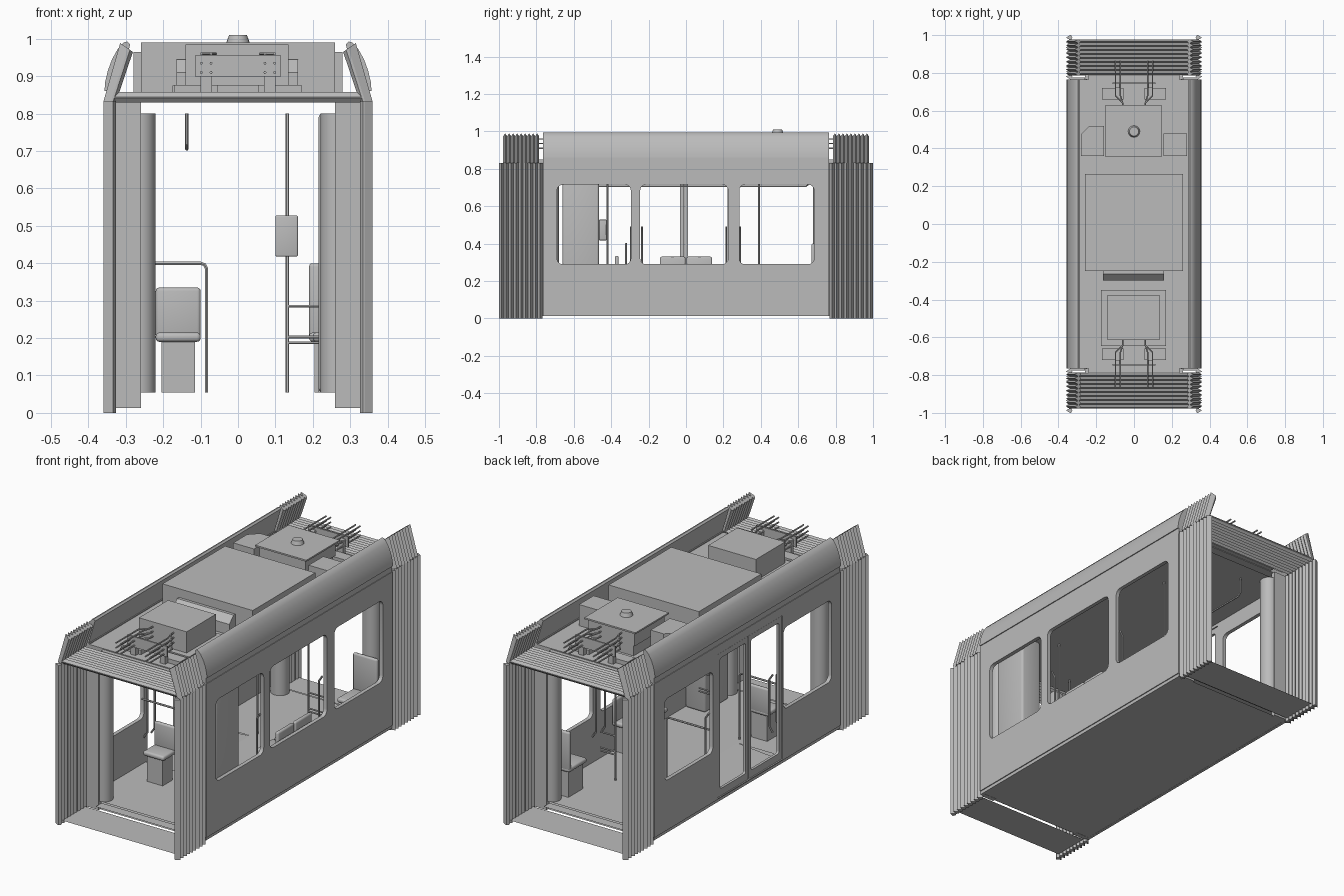
import bpy, bmesh, math
from mathutils import Matrix, Vector

if "Cube" in bpy.data.objects:
    bpy.data.objects.remove(bpy.data.objects["Cube"])

grey = bpy.data.materials.new("plain grey")
grey.use_nodes = True
COLOUR = (0.5, 0.5, 0.5, 1)
grey.diffuse_color = COLOUR
grey.node_tree.nodes["Principled BSDF"].inputs["Base Color"].default_value = COLOUR


def add(name, mesh, smooth=False):
    ob = bpy.data.objects.new(name, mesh)
    bpy.context.scene.collection.objects.link(ob)
    mesh.materials.clear()
    mesh.materials.append(grey)
    if smooth:
        bpy.ops.object.select_all(action="DESELECT")
        bpy.context.view_layer.objects.active = ob
        ob.select_set(True)
        bpy.ops.object.shade_smooth_by_angle(angle=math.radians(35))
    return ob


def finish(name, bm, smooth=False):
    bmesh.ops.recalc_face_normals(bm, faces=bm.faces)
    mesh = bpy.data.meshes.new(name)
    bm.to_mesh(mesh)
    bm.free()
    return add(name, mesh, smooth)


def box(name, x0, x1, y0, y1, z0, z1, bevel=0):
    bm = bmesh.new()
    size = Matrix.Diagonal((x1 - x0, y1 - y0, z1 - z0, 1))
    mid = Matrix.Translation(((x0 + x1) / 2, (y0 + y1) / 2, (z0 + z1) / 2))
    bmesh.ops.create_cube(bm, size=1, matrix=mid @ size)
    if bevel:
        bmesh.ops.bevel(bm, geom=bm.edges[:], offset=bevel, segments=3, affect="EDGES", profile=0.5)
    return finish(name, bm, bool(bevel))


def sheet(name, *points):
    bm = bmesh.new()
    bm.faces.new([bm.verts.new(p) for p in points])
    return finish(name, bm)


def flat(name, x0, x1, y0, y1, z):
    return sheet(name, (x0, y0, z), (x1, y0, z), (x1, y1, z), (x0, y1, z))


def loft(name, first, last, smooth=False):
    """Solid between two matching closed loops."""
    bm = bmesh.new()
    a = [bm.verts.new(p) for p in first]
    b = [bm.verts.new(p) for p in last]
    bm.faces.new(a)
    bm.faces.new(b)
    for i in range(len(a)):
        j = (i + 1) % len(a)
        bm.faces.new((a[i], a[j], b[j], b[i]))
    return finish(name, bm, smooth)


def cylinder(name, x, y, z0, z1, r0, r1=None, sides=24):
    bm = bmesh.new()
    bmesh.ops.create_cone(bm, cap_ends=True, segments=sides, radius1=r0, radius2=r1 or r0,
                          depth=z1 - z0, matrix=Matrix.Translation((x, y, (z0 + z1) / 2)))
    return finish(name, bm, True)


def curve_mesh(name, splines, matrix=None, smooth=False, cyclic=False, **settings):
    cu = bpy.data.curves.new(name, "CURVE")
    for key, value in settings.items():
        setattr(cu, key, value)
    for pts in splines:
        sp = cu.splines.new("POLY")
        sp.points.add(len(pts) - 1)
        for p, co in zip(sp.points, pts):
            p.co = (*co, 1)
        sp.use_cyclic_u = cyclic
    tmp = bpy.data.objects.new(name + " helper", cu)
    bpy.context.scene.collection.objects.link(tmp)
    mesh = bpy.data.meshes.new_from_object(tmp.evaluated_get(bpy.context.evaluated_depsgraph_get()))
    bpy.data.objects.remove(tmp)
    if matrix:
        mesh.transform(matrix)
    return add(name, mesh, smooth)


def tube(name, *points, r=0.005):
    return curve_mesh(name, [points], smooth=True, dimensions="3D", bevel_depth=r,
                      bevel_resolution=1, use_fill_caps=True)


def rounded(y0, y1, z0, z1, r):
    pts = []
    for k, (y, z) in enumerate([(y1 - r, z1 - r), (y0 + r, z1 - r), (y0 + r, z0 + r), (y1 - r, z0 + r)]):
        for i in range(5):
            a = math.radians(90 * k + 22.5 * i)
            pts.append((y + r * math.cos(a), z + r * math.sin(a), 0))
    return pts


def panel(name, x, half, loops):
    """Upright plate facing x, the first loop outside and the rest cut out."""
    m = Matrix(((0, 0, 1, x), (1, 0, 0, 0), (0, 1, 0, 0), (0, 0, 0, 1)))
    return curve_mesh(name, loops, m, cyclic=True, dimensions="2D", fill_mode="BOTH", extrude=half)


# Side walls with windows, doors in the right wall
outline = rounded(-0.765, 0.765, 0.03, 0.83, 0.001)
end_windows = [rounded(-0.69, -0.295, 0.29, 0.715, 0.03), rounded(0.285, 0.685, 0.29, 0.715, 0.03)]
panel("left_wall", 0.345, 0.01, [outline, rounded(-0.245, 0.225, 0.29, 0.715, 0.03)] + end_windows)
panel("right_wall", -0.345, 0.01, [outline, rounded(-0.285, 0.245, 0.035, 0.785, 0.004)] + end_windows)
for name, y0, y1 in (("front_door", -0.282, -0.012), ("rear_door", -0.008, 0.242)):
    panel(name, -0.345, 0.007, [rounded(y0, y1, 0.038, 0.782, 0.004),
                                rounded(y0 + 0.02, y1 - 0.02, 0.075, 0.755, 0.012)])

# Skirts, roof fairings and gutters on both sides
for s, side in ((1, "left"), (-1, "right")):
    box(side + "_skirt", *sorted((s * 0.335, s * 0.35)), -0.765, 0.765, 0.013, 0.03)
    box(side + "_gutter", *sorted((s * 0.32, s * 0.352)), -0.765, 0.765, 0.83, 0.86)
    arc = [(0.357, 0.86), (0.355, 0.885), (0.348, 0.915), (0.337, 0.945), (0.322, 0.972), (0.306, 0.99),
           (0.296, 0.993), (0.288, 0.985), (0.325, 0.86)]
    loft(side + "_fairing", [(s * x, -0.765, z) for x, z in arc], [(s * x, 0.765, z) for x, z in arc], True)

# Floor, door ramp, ceiling, roof
flat("underside", -0.35, 0.35, -0.765, 0.765, 0.014)
flat("floor", -0.10, 0.335, -0.765, 0.765, 0.055)
flat("floor_front_right", -0.335, -0.10, -0.765, -0.28, 0.055)
flat("floor_rear_right", -0.335, -0.10, 0.24, 0.765, 0.055)
sheet("door_ramp", (-0.335, -0.28, 0.036), (-0.10, -0.28, 0.055), (-0.10, 0.24, 0.055), (-0.335, 0.24, 0.036))
flat("ceiling", -0.335, 0.335, -0.765, 0.765, 0.80)
box("roof", -0.325, 0.325, -0.765, 0.765, 0.832, 0.855)


# Folded gangways at both ends
def folds(y0, y1, low, high, count=9):
    n = count * 2
    return [(y0 + (y1 - y0) * i / n, high if i % 2 else low) for i in range(n + 1)]


for e, end in ((1, "rear"), (-1, "front")):
    flat(end + "_gangway_floor", -0.33, 0.33, *sorted((e * 0.785, e * 0.975)), 0.016)
    flat(end + "_threshold", -0.26, 0.26, *sorted((e * 0.75, e * 0.80)), 0.04)
    ridge = folds(0.79, 0.978, 0.845, 0.858) + folds(0.79, 0.978, 0.842, 0.830)[::-1]
    loft(end + "_gangway_top", [(-0.335, e * y, z) for y, z in ridge], [(0.335, e * y, z) for y, z in ridge])
    for s, side in ((1, "left"), (-1, "right")):
        tag = end + "_" + side
        leg = folds(0.767, 1.0, 0.338, 0.36) + folds(0.767, 1.0, 0.334, 0.326)[::-1]
        loft(tag + "_gangway_side", [(s * x, e * y, 0) for y, x in leg], [(s * x, e * y, 0.832) for y, x in leg])
        lean = folds(0.785, 0.978, 0.340, 0.36) + folds(0.785, 0.978, 0.334, 0.326)[::-1]
        loft(tag + "_gangway_shoulder", [(s * x, e * y, 0.832) for y, x in lean],
             [(s * (x - 0.045), e * y, 0.965 + (x - 0.326) * 0.7) for y, x in lean])
        box(tag + "_end_wall", *sorted((s * 0.26, s * 0.34)), *sorted((e * 0.75, e * 0.775)), 0.013, 0.832)
        cylinder(tag + "_corner_column", s * 0.265, e * 0.725, 0.055, 0.80, 0.045)

# Roof equipment
box("main_roof_unit", -0.26, 0.26, -0.25, 0.265, 0.855, 0.99)
vent = [(-0.25, 0.855), (-0.30, 0.855), (-0.30, 0.91), (-0.265, 0.945), (-0.25, 0.945)]
loft("sloped_vent", [(-0.165, y, z) for y, z in vent], [(0.16, y, z) for y, z in vent])
box("front_unit_base", -0.175, 0.17, -0.645, -0.35, 0.855, 0.875)
box("front_unit", -0.14, 0.135, -0.615, -0.375, 0.875, 0.985)
box("rear_unit", -0.125, 0.12, 0.38, 0.61, 0.855, 0.975)
box("rear_unit_lid", -0.15, 0.145, 0.355, 0.63, 0.982, 0.99)
box("rear_unit_neck", -0.135, 0.13, 0.37, 0.615, 0.91, 0.982)
cylinder("antenna", 0, 0.49, 0.99, 1.01, 0.031, 0.024)
side_box = [(-0.28, 0.36), (-0.16, 0.36), (-0.16, 0.52), (-0.235, 0.52), (-0.28, 0.475)]
loft("right_side_box", [(x, y, 0.855) for x, y in side_box], [(x, y, 0.965) for x, y in side_box])
box("left_side_box", 0.155, 0.28, 0.36, 0.48, 0.855, 0.965)

# Cables and their brackets at both roof ends
for e, end in ((1, "rear"), (-1, "front")):
    box(end + "_cable_bar", -0.115, 0.115, *sorted((e * 0.742, e * 0.75)), 0.90, 0.955)
    box(end + "_roof_step", -0.24, 0.24, *sorted((e * 0.765, e * 0.79)), 0.835, 0.85)
    for s, side in ((1, "left"), (-1, "right")):
        tag = end + "_" + side
        box(tag + "_cable_pad", *sorted((s * 0.055, s * 0.17)), *sorted((e * 0.66, e * 0.72)), 0.855, 0.877)
        box(tag + "_cable_post", *sorted((s * 0.07, s * 0.10)), *sorted((e * 0.72, e * 0.742)), 0.855, 0.94)
        for x in (0.072, 0.098):
            for z in (0.91, 0.935, 0.96):
                tube(tag + "_cable", (s * 0.06, e * 0.61, z), (s * 0.06, e * 0.64, z), (s * x, e * 0.68, z),
                     (s * x, e * 0.865, z), r=0.004)


# Seats
def seat(name, x0, x1, y0, y1, back, top):
    box(name + "_base", x0 + 0.015, x1 - 0.015, y0 + 0.015, y1 - 0.015, 0.055, 0.19)
    box(name + "_cushion", x0, x1, y0, y1, 0.19, 0.215, 0.01)
    b = {"x+": (x1 - 0.02, x1, y0, y1), "x-": (x0, x0 + 0.02, y0, y1), "y+": (x0, x1, y1 - 0.02, y1),
         "y-": (x0, x1, y0, y0 + 0.02)}[back]
    box(name + "_back", *b, 0.2, top, 0.009)


for i, y in enumerate((-0.14, 0.003)):
    seat("side_seat_%d" % i, 0.20, 0.33, y, y + 0.137, "x+", 0.33)
seat("rear_left_seat", 0.19, 0.33, 0.54, 0.69, "y+", 0.40)
seat("front_right_seat", -0.22, -0.10, -0.47, -0.36, "y+", 0.335)
box("cabinet", 0.215, 0.333, -0.66, -0.465, 0.055, 0.80, 0.012)

# Poles, rails, grips and the ticket machine
for y in (-0.42, 0.39):
    tube("left_pole", (0.132, y, 0.055), (0.132, y, 0.80))
    for z in (0.187, 0.203, 0.285):
        tube("left_pole_arm", (0.132, y, z), (0.22, y, z), r=0.004)
box("ticket_machine", 0.10, 0.16, -0.465, -0.425, 0.418, 0.528, 0.004)
for y in (-0.32, 0.28):
    tube("door_rail", (-0.33, y, 0.40), (-0.10, y, 0.40), (-0.089, y, 0.396), (-0.084, y, 0.385), (-0.084, y, 0.055))
tube("ceiling_rail", *[(-0.137, y, z) for y, z in
     ((-0.66, 0.80), (-0.66, 0.72), (-0.64, 0.706), (0.64, 0.706), (0.66, 0.72), (0.66, 0.80))])
for s in (1, -1):
    for y in (-0.295, -0.235, 0.215, 0.29):
        tube("wall_grip", (s * 0.335, y, 0.19), (s * 0.315, y, 0.22), (s * 0.315, y, 0.46), (s * 0.335, y, 0.49))
